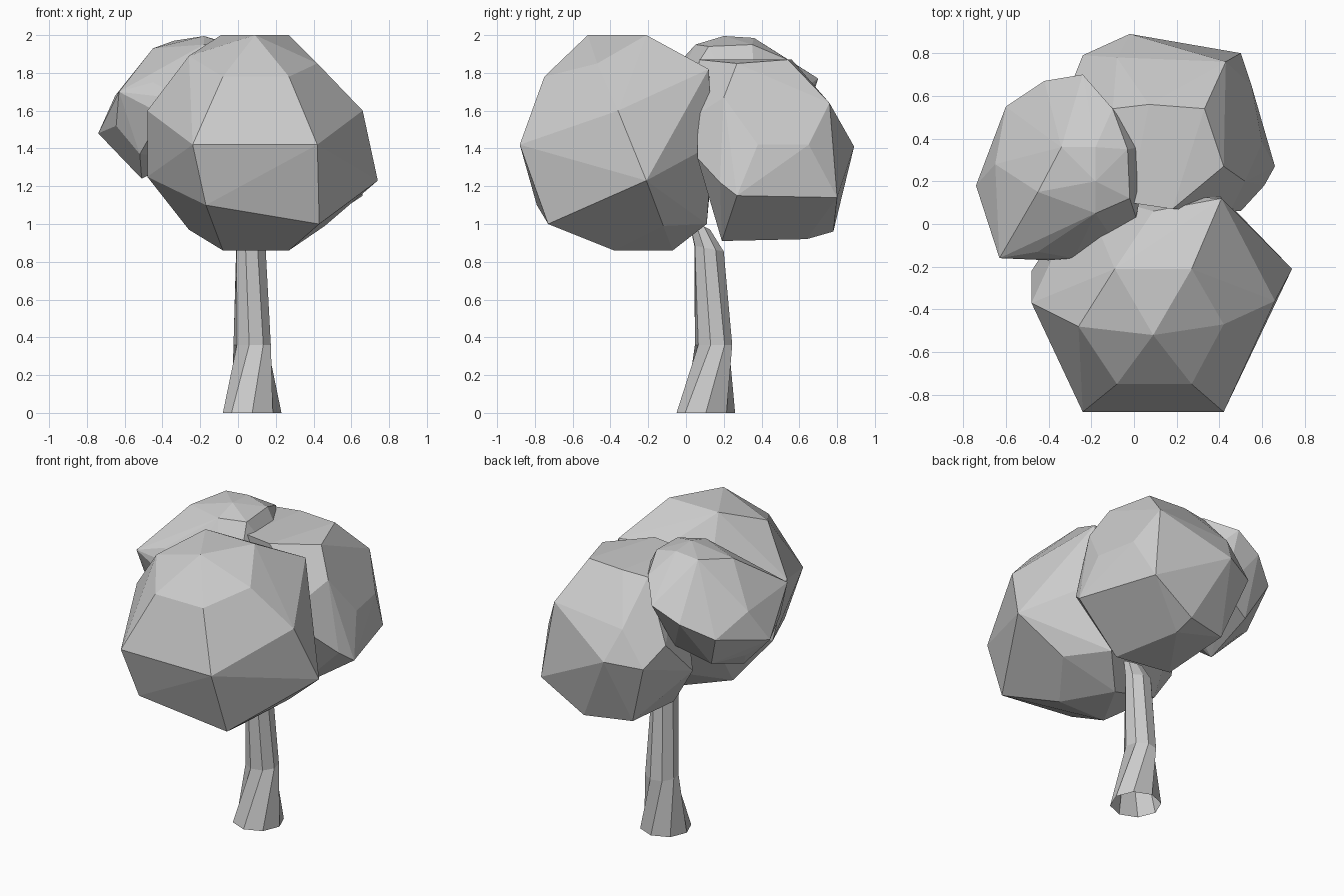
import bpy, bmesh
from math import sin, cos, pi, radians


def add_object(name, bm):
    bmesh.ops.recalc_face_normals(bm, faces=bm.faces[:])
    mesh = bpy.data.meshes.new(name)
    bm.to_mesh(mesh)
    bm.free()
    ob = bpy.data.objects.new(name, mesh)
    bpy.context.collection.objects.link(ob)
    return ob


def faceted_clump(name, corners):
    """Convex low-poly foliage clump spanned by its main corners."""
    bm = bmesh.new()
    for c in corners:
        bm.verts.new(c)
    bmesh.ops.convex_hull(bm, input=bm.verts[:])
    loose = [v for v in bm.verts if not v.link_faces]
    bmesh.ops.delete(bm, geom=loose, context='VERTS')
    bmesh.ops.dissolve_limit(bm, angle_limit=radians(3),
                             verts=bm.verts[:], edges=bm.edges[:])
    return add_object(name, bm)


def tube(name, rings, sides):
    """Open tube lofted through (x, y, z, radius, tilt, twist) rings."""
    bm = bmesh.new()
    loops = []
    for x, y, z, r, tilt, twist in rings:
        loop = []
        for i in range(sides):
            a = 2 * pi * i / sides + radians(twist)
            dy = r * sin(a)
            loop.append(bm.verts.new((x + r * cos(a), y + dy, z - tilt * dy)))
        loops.append(loop)
    for lo, hi in zip(loops, loops[1:]):
        for i in range(sides):
            j = (i + 1) % sides
            bm.faces.new((lo[i], lo[j], hi[j], hi[i]))
    return add_object(name, bm)


# Bent, twisted eight-sided trunk, open at the ends
tube("trunk", [
    (0.075, 0.105, 0.00, 0.155, 0.0, 0),
    (0.075, 0.146, 0.36, 0.100, 0.0, 36),
    (0.068, 0.122, 0.87, 0.083, 0.2, 25),
    (0.065, 0.070, 1.00, 0.060, 0.5, 25),
], 8)

# Large front clump
faceted_clump("front_foliage", [
    (0.09, -0.52, 2.0), (-0.09, -0.21, 2.0), (0.27, -0.21, 2.0),
    (-0.26, -0.48, 1.89), (0.42, -0.47, 1.85), (0.09, 0.06, 1.84),
    (-0.08, -0.75, 1.78), (0.27, -0.75, 1.78), (0.41, 0.12, 1.82),
    (-0.24, -0.88, 1.42), (0.42, -0.88, 1.42),
    (0.66, -0.36, 1.60), (0.74, -0.21, 1.23),
    (-0.48, -0.37, 1.60), (-0.48, -0.22, 1.25),
    (-0.24, 0.15, 1.45), (0.40, 0.14, 1.42),
    (-0.17, -0.79, 1.10), (0.43, -0.73, 1.00), (0.27, 0.11, 1.00),
    (-0.26, -0.12, 0.97), (0.46, -0.12, 0.99),
    (-0.08, -0.38, 0.86), (0.27, -0.38, 0.86), (0.09, -0.07, 0.86),
])

# Back clump
faceted_clump("back_foliage", [
    (-0.10, 0.54, 1.86), (0.07, 0.56, 1.87), (0.33, 0.54, 1.87),
    (-0.02, 0.10, 1.87), (0.18, 0.07, 1.87), (0.42, 0.27, 1.85),
    (0.52, 0.20, 1.67), (0.45, 0.06, 1.58), (0.50, 0.06, 1.35),
    (0.43, 0.76, 1.64), (-0.08, 0.78, 1.60), (0.23, 0.79, 1.52),
    (0.60, 0.38, 1.42), (0.55, 0.65, 1.42), (-0.02, 0.89, 1.41),
    (-0.24, 0.79, 1.38), (-0.30, 0.64, 1.50), (-0.33, 0.40, 1.25),
    (0.61, 0.18, 1.22), (0.66, 0.27, 1.15), (0.50, 0.80, 1.14),
    (0.20, 0.78, 0.96), (-0.10, 0.70, 0.97), (0.20, 0.64, 0.92),
    (0.30, 0.19, 0.91), (-0.08, 0.24, 0.92),
])

# Small raised clump on the left
faceted_clump("left_foliage", [
    (-0.34, 0.36, 1.97), (-0.18, 0.36, 1.985), (-0.03, 0.35, 1.95),
    (-0.18, 0.20, 1.995), (-0.18, 0.05, 1.95), (-0.02, 0.12, 1.94),
    (-0.45, 0.15, 1.93), (0.04, 0.18, 1.82), (0.03, 0.36, 1.82),
    (0.01, 0.03, 1.80), (-0.10, 0.54, 1.87), (-0.24, 0.70, 1.77),
    (-0.42, 0.67, 1.68), (-0.60, 0.55, 1.58), (-0.65, 0.28, 1.68),
    (-0.74, 0.18, 1.48), (-0.63, -0.16, 1.70), (-0.645, -0.06, 1.52),
    (-0.45, -0.13, 1.75), (-0.40, -0.17, 1.58), (-0.28, -0.16, 1.66),
    (-0.12, -0.04, 1.78), (-0.52, -0.05, 1.37), (-0.61, 0.25, 1.37),
    (-0.51, 0.12, 1.24), (-0.30, 0.10, 1.36), (-0.50, 0.45, 1.36),
    (-0.28, 0.52, 1.45), (0.00, 0.30, 1.50),
])
